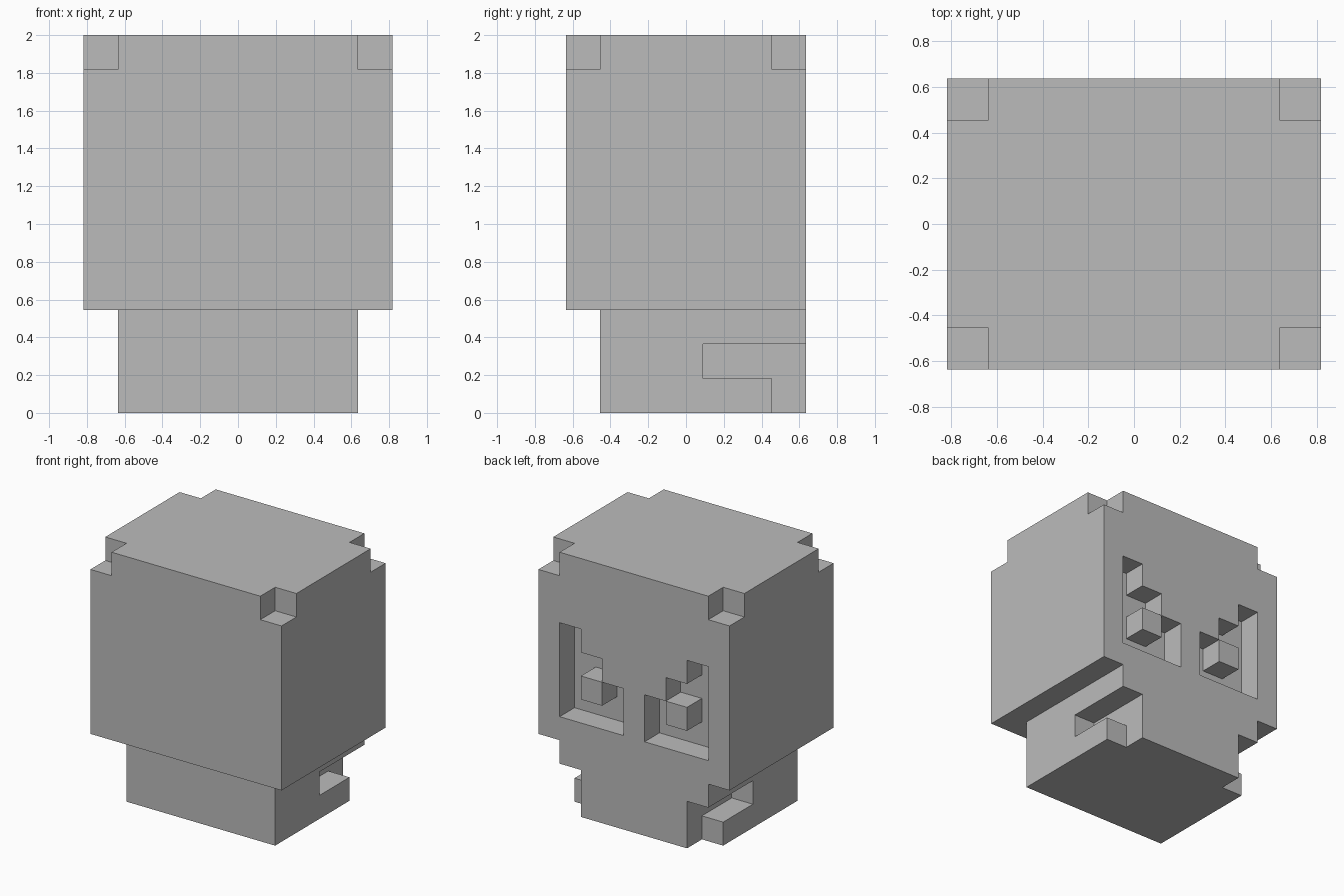
import bpy
import bmesh
import math
from itertools import product
from mathutils import Vector

cube = bpy.data.objects.get("Cube")
if cube:
    bpy.data.objects.remove(cube, do_unlink=True)

UNIT = 2 / 11            # edge of one block
SIZE = Vector((9, 7, 11))  # overall size in blocks


def block(x, y, z):
    """Set of cells in inclusive (first, last) ranges."""
    return set(product(*(range(a, b + 1) for a, b in (x, y, z))))


def mirrored(cells):
    """The cells plus their mirror image across x = 0."""
    return cells | {(8 - x, y, z) for x, y, z in cells}


# Head block with its four top corners knocked off
cranium = block((0, 8), (0, 6), (3, 10))
cranium -= set(product((0, 8), (0, 6), (10,)))

# Jaw with a slot along each cheek and an open corner beneath it
jaw = block((1, 7), (1, 6), (0, 2))
jaw -= mirrored(block((1, 1), (4, 6), (1, 1)))
jaw -= mirrored(block((1, 1), (6, 6), (0, 0)))

# Stepped eye sockets, taller toward the outside, each with a pupil
sockets = set()
for column in (1, 2, 3):
    sockets |= block((column, column), (6, 6), (4, 8 - column))
pupil = block((2, 2), (6, 6), (5, 5))
solid = (cranium | jaw) - mirrored(sockets - pupil)

# Skin the solid: one quad wherever a cell meets open space
bm = bmesh.new()
corners = {}


def corner(point):
    key = tuple(round(c) for c in point)
    if key not in corners:
        place = Vector(key) - Vector((SIZE.x / 2, SIZE.y / 2, 0))
        corners[key] = bm.verts.new(place * UNIT)
    return corners[key]


for cell in solid:
    for axis, side in product(range(3), (0, 1)):
        neighbour = list(cell)
        neighbour[axis] += 2 * side - 1
        if tuple(neighbour) in solid:
            continue
        u, v, n = Vector(), Vector(), Vector()
        n[axis], u[(axis + 1) % 3], v[(axis + 2) % 3] = side, 1, 1
        start = Vector(cell) + n
        loop = [start, start + u, start + u + v, start + v]
        if not side:
            loop.reverse()
        bm.faces.new([corner(p) for p in loop])

# Merge the flat regions into large clean faces
bmesh.ops.dissolve_limit(bm, angle_limit=math.radians(1),
                         verts=bm.verts, edges=bm.edges)

mesh = bpy.data.meshes.new("skull")
bm.to_mesh(mesh)
bm.free()
skull = bpy.data.objects.new("skull", mesh)
bpy.context.collection.objects.link(skull)

# Plain grey finish
grey = bpy.data.materials.new("light grey")
grey.use_nodes = True
colour = (0.5, 0.5, 0.5, 1)
grey.diffuse_color = colour
grey.node_tree.nodes["Principled BSDF"].inputs["Base Color"].default_value = colour
mesh.materials.append(grey)
